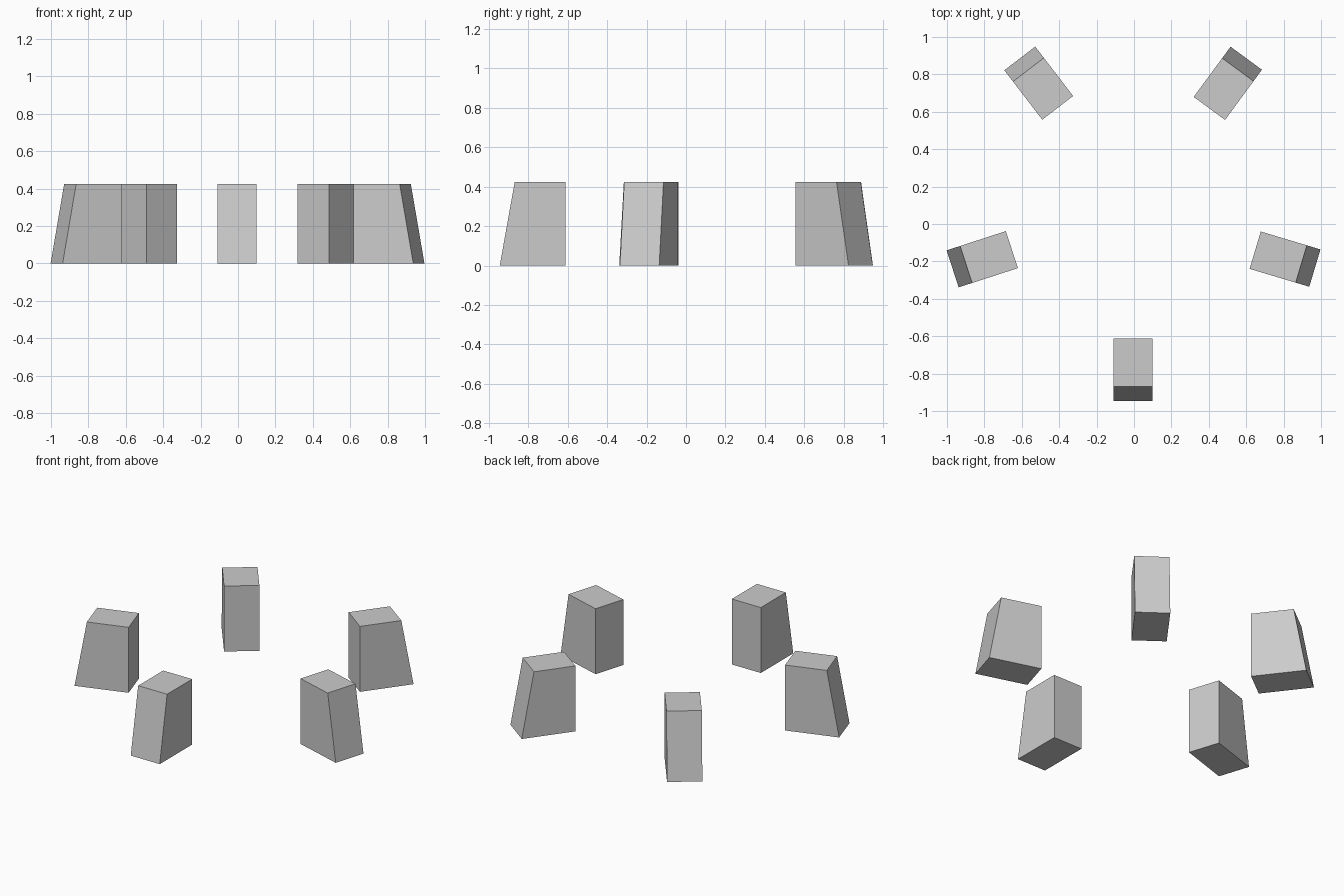
import bpy
from math import radians, cos, sin

if "Cube" in bpy.data.objects:
    bpy.data.objects.remove(bpy.data.objects["Cube"])

HEIGHT, WIDTH, LENGTH, INSET = 0.425, 0.208, 0.333, 0.076


def wedge_block(name, x, y, angle):
    """Block with a vertical inner end at (x, y) and a sloped end facing outward."""
    h = WIDTH / 2
    profile = [(0, 0), (LENGTH, 0), (LENGTH - INSET, HEIGHT), (0, HEIGHT)]
    c, s = cos(radians(angle)), sin(radians(angle))
    verts = [(x + r * c - w * s, y + r * s + w * c, z)
             for w in (-h, h) for r, z in profile]
    faces = [(0, 1, 2, 3), (7, 6, 5, 4)]
    faces += [(i, i + 4, (i + 1) % 4 + 4, (i + 1) % 4) for i in range(4)]
    mesh = bpy.data.meshes.new(name)
    mesh.from_pydata(verts, [], faces)
    obj = bpy.data.objects.new(name, mesh)
    bpy.context.collection.objects.link(obj)


# Ring of five feet: inner end centre and outward direction
for name, x, y, angle in [
    ("front_foot", -0.005, -0.612, -90),
    ("right_foot", 0.648, -0.14, -16.7),
    ("back_right_foot", 0.403, 0.618, 53.7),
    ("back_left_foot", -0.408, 0.621, 127.5),
    ("left_foot", -0.653, -0.137, 198),
]:
    wedge_block(name, x, y, angle)
